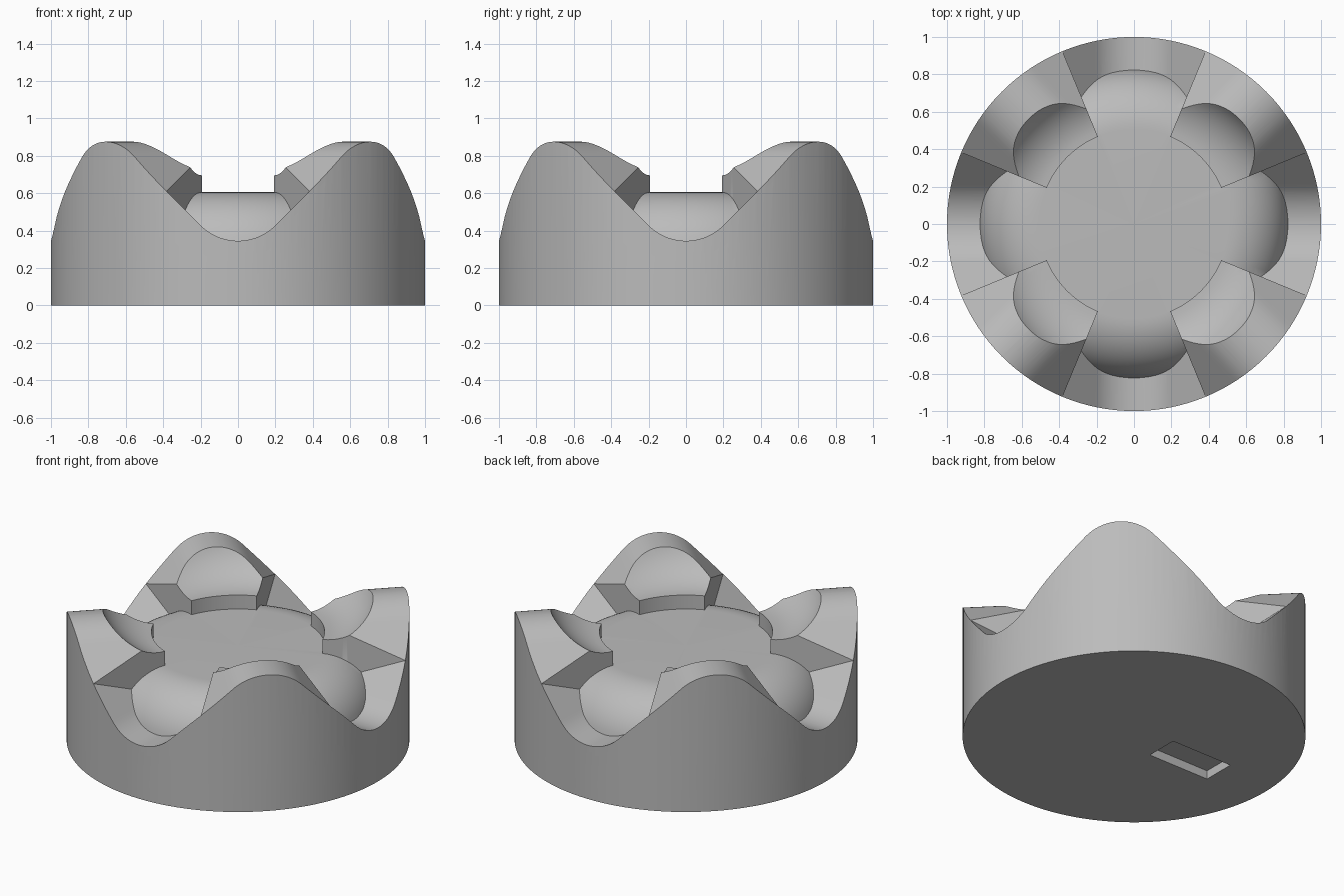
import bpy, bmesh
from math import sin, cos, tan, pi, radians, sqrt
from mathutils import Matrix

if "Cube" in bpy.data.objects:
    bpy.data.objects.remove(bpy.data.objects["Cube"])

MID = 0.61              # height where teeth and valleys meet
LOW = 0.345             # bottom of the valleys
TOOTH = radians(22.5)   # half the angle of one tooth
CORE = 0.505            # radius of the flat centre
FILLET = 0.325

grey = bpy.data.materials.new("plain grey")
grey.use_nodes = True
grey.diffuse_color = (0.5, 0.5, 0.5, 1)
grey.node_tree.nodes["Principled BSDF"].inputs["Base Color"].default_value = (0.5, 0.5, 0.5, 1)


def make_object(name, bm):
    bmesh.ops.remove_doubles(bm, verts=bm.verts, dist=1e-5)
    bmesh.ops.recalc_face_normals(bm, faces=bm.faces)
    mesh = bpy.data.meshes.new(name)
    bm.to_mesh(mesh)
    bm.free()
    mesh.materials.append(grey)
    obj = bpy.data.objects.new(name, mesh)
    bpy.context.collection.objects.link(obj)
    return obj


def revolve(name, profile, steps=128):
    """Spin an (r, z) profile, which starts and ends on the axis."""
    bm = bmesh.new()
    verts = [bm.verts.new((r, 0, z)) for r, z in profile]
    edges = [bm.edges.new(pair) for pair in zip(verts, verts[1:])]
    bmesh.ops.spin(bm, geom=verts + edges, cent=(0, 0, 0), axis=(0, 0, 1),
                   angle=2 * pi, steps=steps)
    return make_object(name, bm)


def groove(x):
    """Valley cross-section: 45 degree flanks with a rounded bottom."""
    base = MID - sin(TOOTH)
    radius = (LOW - base) / (sqrt(2) - 1)
    x = abs(x)
    if x < radius / sqrt(2):
        return LOW + radius - sqrt(radius ** 2 - x ** 2)
    return base + x


def ridge(x):
    return max(MID, 2 * MID - groove(x))


def wedge_cutters(name, section, half_angle, turn):
    """Four wedges that clear everything above a cross-section."""
    start, end, top = 0.3, 1.2, 1.3
    slope = tan(half_angle)
    reach = end * slope
    xs = {reach * i / 40 for i in range(-40, 41)}
    xs = sorted(xs | {-start * slope, start * slope, -sin(TOOTH), sin(TOOTH)})
    bm = bmesh.new()
    for k in range(4):
        spin = Matrix.Rotation(turn + k * pi / 2, 4, 'Z')
        rows = []
        for x in xs:
            near = max(start, abs(x) / slope)
            ring = ((x, near, section(x)), (x, end, section(x)), (x, end, top), (x, near, top))
            rows.append([bm.verts.new(p) for p in ring])
        for a, b in zip(rows, rows[1:]):
            for i in range(4):
                j = (i + 1) % 4
                bm.faces.new((a[i], a[j], b[j], b[i]))
        bmesh.ops.transform(bm, matrix=spin, verts=[v for row in rows for v in row])
    return make_object(name, bm)


def combine(target, tool, operation):
    mod = target.modifiers.new(tool.name, 'BOOLEAN')
    mod.operation, mod.object, mod.solver = operation, tool, 'EXACT'
    bpy.context.view_layer.objects.active = target
    bpy.ops.object.modifier_apply(modifier=mod.name)
    bpy.data.objects.remove(tool)


# Round blank
coupling = revolve("toothed_coupling", [(0, 0), (1, 0), (1, 1), (0, 1)])

# Valleys and rounded teeth
combine(coupling, wedge_cutters("valley_cutter", groove, TOOTH, 0), 'DIFFERENCE')
combine(coupling, wedge_cutters("tooth_cutter", ridge, radians(30), pi / 4), 'DIFFERENCE')

# Hollow inside the teeth
angles = [pi / 2 * i / 16 for i in range(17)]
hollow = [(0, 0.4), (CORE, 0.4)]
hollow += [(CORE + FILLET * sin(a), 1.02 - FILLET * cos(a)) for a in angles]
hollow += [(CORE + FILLET, 1.3), (0, 1.3)]
combine(coupling, revolve("hollow_cutter", hollow), 'DIFFERENCE')

# Flat-topped centre with a rounded shoulder
dome = [(0, 0.15), (CORE + FILLET, 0.15)]
dome += [(CORE + FILLET * cos(a), 0.28 + FILLET * sin(a)) for a in angles]
dome += [(0, 0.28 + FILLET)]
combine(coupling, revolve("centre_dome", dome), 'UNION')

# Keyway in the underside
bm = bmesh.new()
bmesh.ops.create_cube(bm, size=1, matrix=Matrix.Translation((-0.427, 0, 0))
                      @ Matrix.Diagonal((0.435, 0.21, 0.11, 1)))
combine(coupling, make_object("keyway_cutter", bm), 'DIFFERENCE')

bpy.ops.object.select_all(action='DESELECT')
coupling.select_set(True)
bpy.context.view_layer.objects.active = coupling
bpy.ops.object.shade_smooth_by_angle(angle=radians(25))
